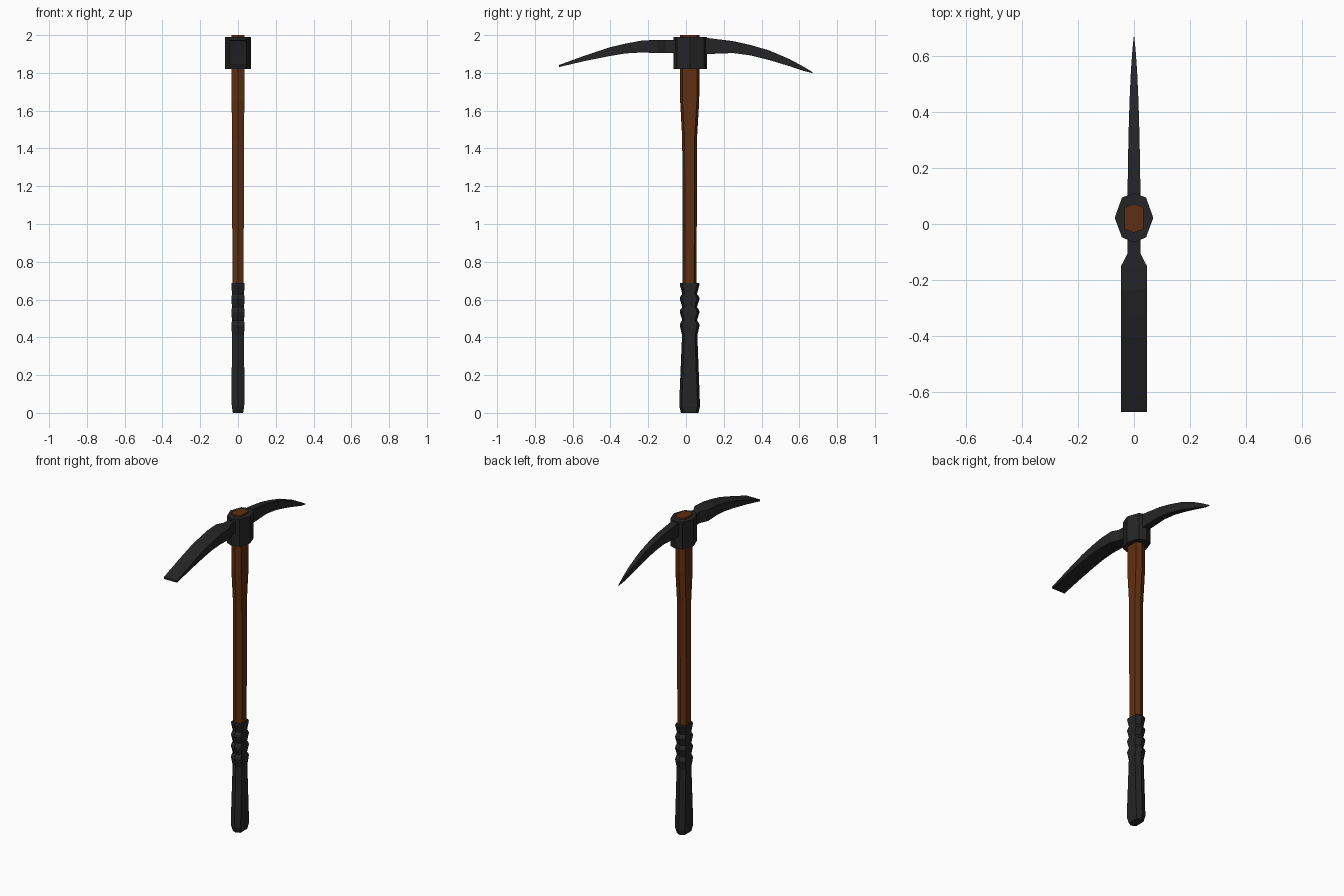
import bpy, bmesh


def material(name, rgb):
    m = bpy.data.materials.new(name)
    m.diffuse_color = (*rgb, 1)
    return m


WOOD = material("brown wood", (0.115, 0.028, 0.005))
IRON = material("dark iron", (0.018, 0.018, 0.019))
RUBBER = material("dark grip", (0.018, 0.018, 0.018))


def loft(name, rings, mat):
    """Skin a list of equally sized point rings and cap both ends."""
    bm = bmesh.new()
    loops = [[bm.verts.new(p) for p in ring] for ring in rings]
    n = len(loops[0])
    for a, b in zip(loops, loops[1:]):
        for i in range(n):
            j = (i + 1) % n
            bm.faces.new((a[i], a[j], b[j], b[i]))
    bm.faces.new(loops[0])
    bm.faces.new(loops[-1])
    bmesh.ops.recalc_face_normals(bm, faces=bm.faces)
    me = bpy.data.meshes.new(name)
    bm.to_mesh(me)
    bm.free()
    me.materials.append(mat)
    ob = bpy.data.objects.new(name, me)
    bpy.context.collection.objects.link(ob)
    return ob


def shaft_ring(z, y0, y1, w):
    # flat-sided hexagon with ridges at front and back
    c = 0.013
    return [(0, y0, z), (w, y0 + c, z), (w, y1 - c, z),
            (0, y1, z), (-w, y1 - c, z), (-w, y0 + c, z)]


# wooden shaft, flared towards the head
loft("shaft", [shaft_ring(*r) for r in (
    (0.60, -0.018, 0.056, 0.030), (1.45, -0.020, 0.058, 0.031),
    (1.65, -0.031, 0.070, 0.034), (2.00, -0.031, 0.072, 0.034))], WOOD)

# grip with stepped finger rings and a swollen end
grip = [(0.0, -0.027, 0.066, 0.027), (0.035, -0.035, 0.074, 0.033),
        (0.10, -0.034, 0.072, 0.034), (0.41, -0.021, 0.060, 0.032)]
for z in (0.47, 0.54, 0.61):
    grip += [(z - 0.006, -0.033, 0.072, 0.035), (z + 0.006, -0.030, 0.068, 0.034),
             (z + 0.02, -0.020, 0.058, 0.032)]
grip += [(0.68, -0.033, 0.072, 0.035), (0.688, -0.030, 0.068, 0.034)]
loft("grip", [shaft_ring(*r) for r in grip], RUBBER)

# eight-sided collar around the shaft
outline = [(0, -0.066), (0.043, -0.048), (0.069, 0.022), (0.043, 0.095),
           (0, 0.11), (-0.043, 0.095), (-0.069, 0.022), (-0.043, -0.048)]
loft("head_collar", [[(x, y, z) for x, y in outline] for z in (1.82, 1.99)], IRON)


def blade(name, stations):
    # each station: y, top z, bottom z, half width
    loft(name, [[(-w, y, t), (w, y, t), (w, y, b), (-w, y, b)]
                for y, t, b, w in stations], IRON)


# pointed pick at the back
blade("pick_point", [
    (0.06, 1.985, 1.90, 0.023), (0.12, 1.984, 1.90, 0.023),
    (0.25, 1.968, 1.905, 0.021), (0.34, 1.948, 1.893, 0.019),
    (0.44, 1.919, 1.868, 0.016), (0.55, 1.872, 1.835, 0.011),
    (0.62, 1.834, 1.811, 0.006), (0.67, 1.804, 1.799, 0.001)])

# broad flat blade at the front
blade("flat_blade", [
    (-0.02, 1.975, 1.905, 0.023), (-0.105, 1.975, 1.904, 0.023),
    (-0.15, 1.975, 1.905, 0.046), (-0.235, 1.971, 1.908, 0.046),
    (-0.32, 1.955, 1.903, 0.046), (-0.405, 1.935, 1.889, 0.046),
    (-0.54, 1.890, 1.862, 0.046), (-0.672, 1.842, 1.831, 0.046)])
